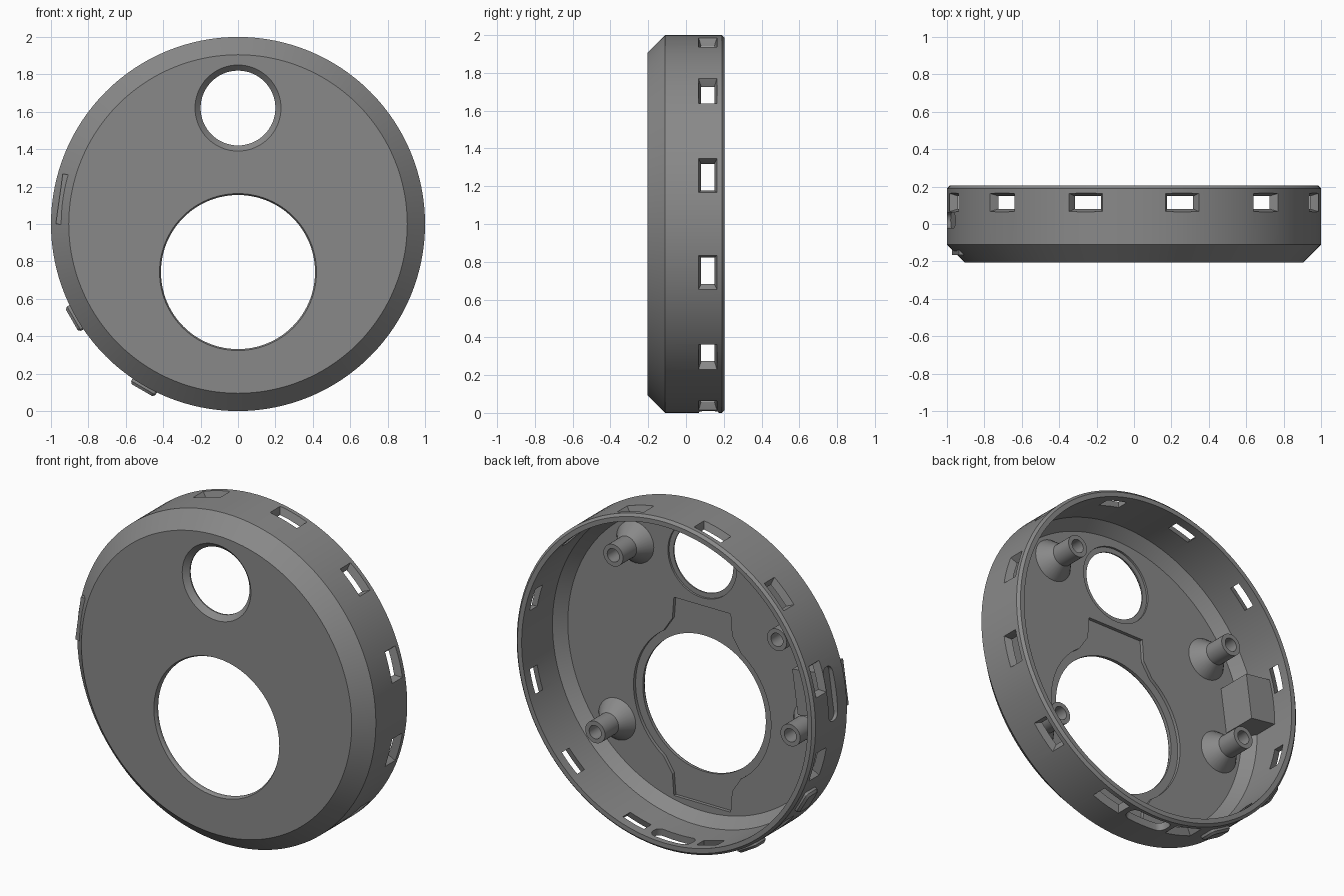
import bpy, bmesh, math
from math import cos, sin, pi, radians

if "Cube" in bpy.data.objects:
    bpy.data.objects.remove(bpy.data.objects["Cube"])

grey = bpy.data.materials.new("grey plastic")
grey.diffuse_color = (0.25, 0.25, 0.25, 1)
grey.use_nodes = True
grey.node_tree.nodes["Principled BSDF"].inputs["Base Color"].default_value = grey.diffuse_color


# Local frame: u = sideways, v = up from disc centre, h = depth towards the back
def loft(name, rings):
    bm = bmesh.new()
    loops = [[bm.verts.new((u, h, v + 1)) for u, v, h in ring] for ring in rings]
    n = len(loops[0])
    for a, b in zip(loops, loops[1:]):
        for i in range(n):
            j = (i + 1) % n
            bm.faces.new((a[i], a[j], b[j], b[i]))
    bm.faces.new(loops[0])
    bm.faces.new(loops[-1])
    bmesh.ops.recalc_face_normals(bm, faces=bm.faces)
    mesh = bpy.data.meshes.new(name)
    bm.to_mesh(mesh)
    bm.free()
    mesh.materials.append(grey)
    ob = bpy.data.objects.new(name, mesh)
    bpy.context.collection.objects.link(ob)
    return ob


def lathe(name, profile, u=0, v=0, n=48):
    return loft(name, [[(u + r * cos(2 * pi * i / n), v + r * sin(2 * pi * i / n), h)
                        for i in range(n)] for r, h in profile])


def radial(name, angle, layers, h, corner=0.0, steps=1):
    """Solid pointing outwards at an angle; layers = (radius, length, depth)."""
    a = radians(angle)
    rings = []
    for r, length, depth in layers:
        c = min(corner, depth / 2 - 0.001)
        ring = []
        for k, (sx, sy) in enumerate([(1, 1), (-1, 1), (-1, -1), (1, -1)]):
            for s in range(steps):
                t = pi / 2 * (k + (s / (steps - 1) if steps > 1 else 0.5))
                x = sx * (length / 2 - c) + (c * cos(t) if c > 0 else 0)
                y = sy * (depth / 2 - c) + (c * sin(t) if c > 0 else 0)
                ring.append((r * cos(a) - x * sin(a), r * sin(a) + x * cos(a), h + y))
        rings.append(ring)
    return loft(name, rings)


def cut(target, cutter):
    mod = target.modifiers.new("cut", 'BOOLEAN')
    mod.operation = 'DIFFERENCE'
    mod.solver = 'EXACT'
    mod.object = cutter
    bpy.context.view_layer.objects.active = target
    bpy.ops.object.modifier_apply(modifier=mod.name)
    bpy.data.objects.remove(cutter)


# Cup-shaped shell with chamfered front edge
FLOOR = -0.155
shell = lathe("shell", [(0.905, -0.205), (1, -0.11), (1, 0.19), (0.985, 0.205),
                        (0.957, 0.205), (0.957, -0.09), (0.9, FLOOR)], n=128)

# Recess on the inside around the large opening, with flared tabs above and below
LV = -0.257
t0 = math.atan2(0.38, 0.26)
arc = [(0.46 * cos(-t0 + 2 * t0 * i / 24), 0.46 * sin(-t0 + 2 * t0 * i / 24)) for i in range(25)]
side = [(0.19, -0.6), (0.2, -0.47)] + arc + [(0.2, 0.47), (0.19, 0.6)]
outline = side + [(-x, -y) for x, y in side]
cut(shell, loft("recess", [[(x, y + LV, h) for x, y in outline] for h in (-0.175, -0.1)]))

# Large and small round openings with bevelled lips
cut(shell, lathe("large_opening", [(0.425, -0.215), (0.412, -0.19), (0.412, 0)], 0, LV, 96))
cut(shell, lathe("small_opening", [(0.237, -0.212), (0.2, -0.175), (0.2, -0.167),
                                   (0.23, -0.167), (0.23, 0)], 0, 0.62, 64))

# Twelve tapered windows around the rim
for k in range(12):
    cut(shell, radial("window", 15 + 30 * k,
                      [(0.93, 0.13, 0.06), (0.955, 0.145, 0.07), (1.0, 0.19, 0.1), (1.02, 0.21, 0.114)], 0.115))

# Block behind the side slot, reaching into the wall
block = radial("slot_block", 172, [(0.78, 0.27, 0.225), (0.965, 0.27, 0.225)], -0.052)

# Rounded slots in the side and the bottom
cut(shell, radial("side_slot", 172, [(0.967, 0.32, 0.085), (1.05, 0.32, 0.085)], 0.02, 0.04, 6))
cut(shell, radial("bottom_slot", 270, [(0.9, 0.25, 0.09), (1.05, 0.29, 0.11)], 0.12, 0.04, 6))

# Raised grips low on the left side
grips = [radial("grip", a, [(0.96, 0.15, 0.11), (1.012, 0.15, 0.11), (1.026, 0.13, 0.09)],
                0.095, 0.02, 4) for a in (210, 240)]

# Screw posts with flared feet and blind holes
posts = [lathe("screw_post", [(0.13, -0.165), (0.125, FLOOR), (0.066, -0.075), (0.066, 0.055),
                              (0.04, 0.055), (0.04, -0.06)],
               0.755 * cos(radians(a)), 0.755 * sin(radians(a)), 32)
         for a in (53.5, 149, 192.6, -41)]

# Smooth round walls, crisp edges
for ob in [shell, block] + grips + posts:
    bpy.ops.object.select_all(action='DESELECT')
    ob.select_set(True)
    bpy.context.view_layer.objects.active = ob
    bpy.ops.object.shade_smooth_by_angle(angle=radians(25))
